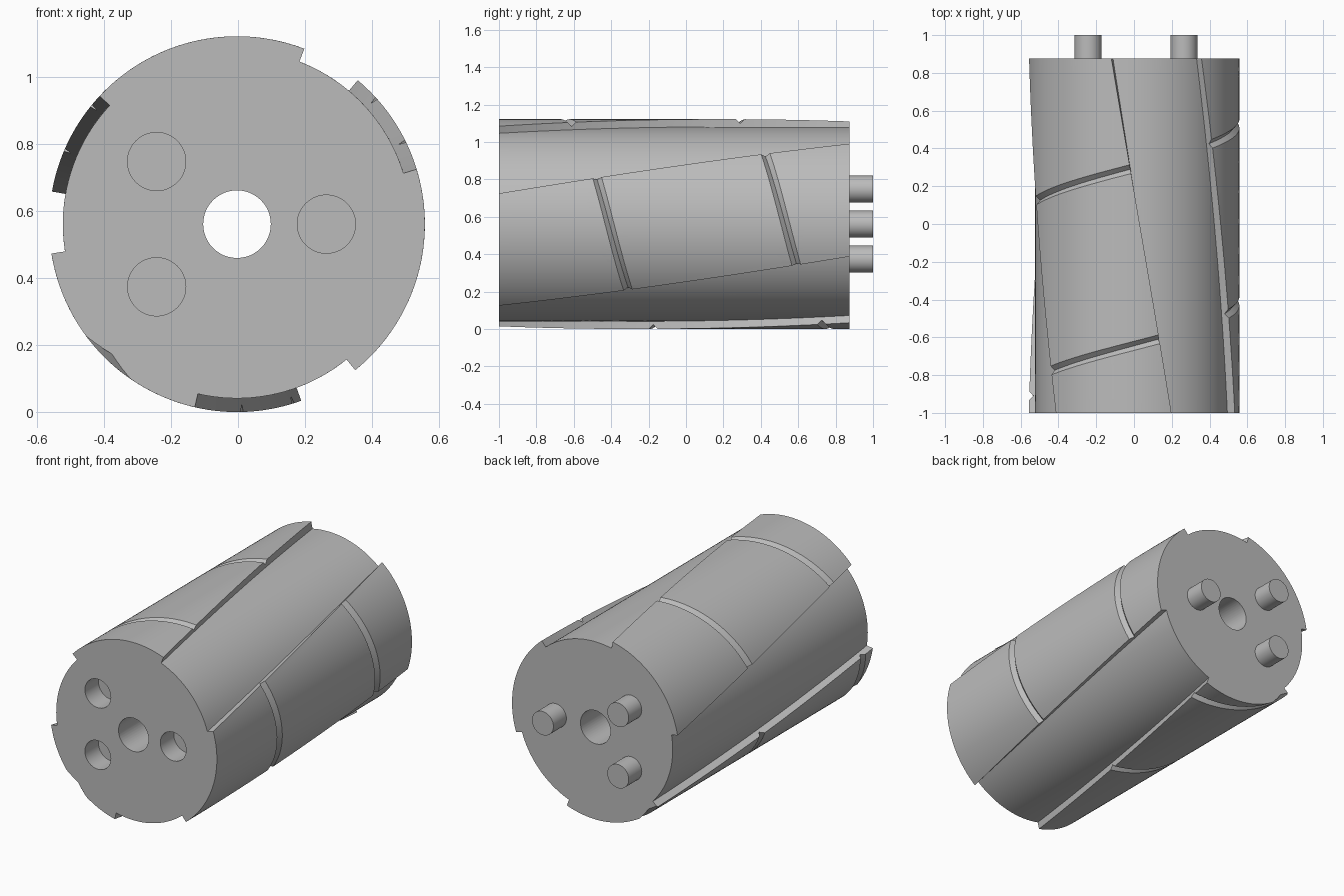
import bpy
import bmesh
from math import radians, sin, cos

cube = bpy.data.objects.get("Cube")
if cube:
    bpy.data.objects.remove(cube)

CX, CZ = -0.003, 0.561             # roller axis
R_OUT, R_IN = 0.561, 0.52
FRONT, BACK = -1.0, 0.875
TWIST, LOBE = 33.0, 68.0           # degrees
STARTS = (69, 189, 309)            # leading edge of each raised land at the front
PINS = ((-0.24, 0.187), (-0.24, -0.187), (0.267, 0.0))

steel = bpy.data.materials.new("Grey steel")
steel.use_nodes = True
GREY = (0.5, 0.5, 0.5, 1)
steel.diffuse_color = GREY
steel.node_tree.nodes["Principled BSDF"].inputs["Base Color"].default_value = GREY


def point(r, angle, y):
    """Point on the roller, turned along with the helix."""
    a = radians(angle + TWIST * (y - FRONT) / (BACK - FRONT))
    return (CX + r * cos(a), y, CZ + r * sin(a))


def skin(name, rings):
    """Closed solid lofted through equal rings of points."""
    bm = bmesh.new()
    loops = [[bm.verts.new(p) for p in ring] for ring in rings]
    n = len(loops[0])
    for a, b in zip(loops, loops[1:]):
        for i in range(n):
            j = (i + 1) % n
            bm.faces.new((a[i], a[j], b[j], b[i]))
    caps = [bm.faces.new(loops[0]), bm.faces.new(loops[-1])]
    sides = [f for f in bm.faces if f not in caps]
    bmesh.ops.triangulate(bm, faces=sides)
    bmesh.ops.recalc_face_normals(bm, faces=bm.faces)
    mesh = bpy.data.meshes.new(name)
    bm.to_mesh(mesh)
    bm.free()
    mesh.materials.append(steel)
    ob = bpy.data.objects.new(name, mesh)
    bpy.context.collection.objects.link(ob)
    return ob


def rod(name, x, z, r, y0, y1):
    """Cylinder along y, placed relative to the axis."""
    n = 48
    ring = [(CX + x + r * cos(radians(i * 360 / n)), CZ + z + r * sin(radians(i * 360 / n)))
            for i in range(n)]
    return skin(name, [[(px, y, pz) for px, pz in ring] for y in (y0, y1)])


def smooth(ob):
    bpy.ops.object.select_all(action='DESELECT')
    ob.select_set(True)
    bpy.context.view_layer.objects.active = ob
    bpy.ops.object.shade_smooth_by_angle(angle=radians(30))


# Twisted body with three raised lands
profile = []
for s in STARTS:
    profile += [(R_OUT, s + LOBE * i / 24) for i in range(25)]
    profile += [(R_IN, s + LOBE + (120 - LOBE) * i / 18) for i in range(19)]
STEPS = 24
ys = [FRONT + (BACK - FRONT) * i / STEPS for i in range(STEPS + 1)]
body = skin("roller_body", [[point(r, a, y) for r, a in profile] for y in ys])

# Cutters: central bore, front sockets, V grooves across the lands
cutters = [rod("bore_cutter", 0, 0, 0.101, -1.2, 1.2)]
cutters += [rod("socket_cutter", x, z, 0.087, -1.2, -0.87) for x, z in PINS]
for k, s in enumerate(STARTS):
    # grooves are staggered by a third of their spacing from land to land
    offset = (-0.61, -0.01, -0.31)[k]
    for y0 in (offset - 0.9, offset, offset + 0.9):
        if not FRONT < y0 < BACK + 0.1:
            continue
        rings = []
        for i in range(-1, 26):
            t = i / 24
            y, a = y0 - 0.165 * t, s + LOBE * t
            rings.append([point(R_OUT + 0.02, a, y - 0.043),
                          point(R_OUT - 0.023, a, y),
                          point(R_OUT + 0.02, a, y + 0.043)])
        cutters.append(skin("groove_cutter", rings))

for c in cutters:
    c.hide_render = True
    mod = body.modifiers.new("Cut", 'BOOLEAN')
    mod.operation = 'DIFFERENCE'
    mod.solver = 'EXACT'
    mod.object = c
bpy.context.view_layer.update()
cut = bpy.data.meshes.new_from_object(
    body.evaluated_get(bpy.context.evaluated_depsgraph_get()))
body.modifiers.clear()
body.data = cut
for c in cutters:
    bpy.data.objects.remove(c)
smooth(body)

# Drive pins on the back face
for i, (x, z) in enumerate(PINS):
    smooth(rod(f"drive_pin_{i + 1}", x, z, 0.072, BACK - 0.02, 1.0))
